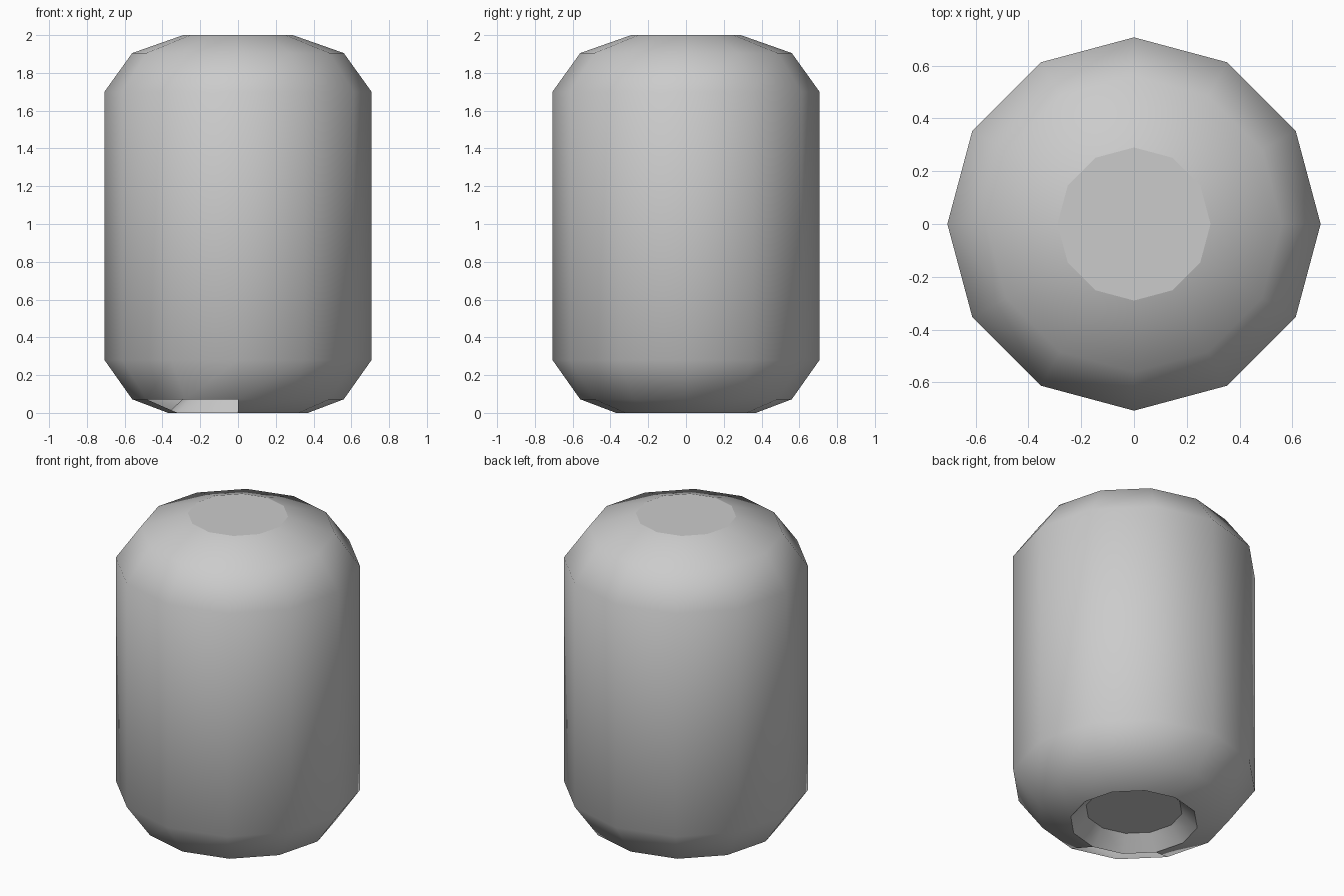
import bpy, bmesh
from math import cos, sin, tau

if "Cube" in bpy.data.objects:
    bpy.data.objects.remove(bpy.data.objects["Cube"])

SIDES = 12


def lathe(name, profile, caps=(), skip=()):
    """Turn (radius, z) points round z; caps = profile rows to fill, skip = (row, side) faces left open."""
    bm = bmesh.new()
    rings = [[bm.verts.new((r * cos(tau * i / SIDES), r * sin(tau * i / SIDES), z))
              for i in range(SIDES)] for r, z in profile]
    for row, (a, b) in enumerate(zip(rings, rings[1:])):
        for i in range(SIDES):
            if (row, i) not in skip:
                j = (i + 1) % SIDES
                bm.faces.new((a[i], a[j], b[j], b[i])).smooth = True
    # flat caps with sharp rims
    for row in caps:
        cap = bm.faces.new(rings[row])
        for e in cap.edges:
            e.smooth = False
    bmesh.ops.recalc_face_normals(bm, faces=bm.faces)
    mesh = bpy.data.meshes.new(name)
    bm.to_mesh(mesh)
    bm.free()
    obj = bpy.data.objects.new(name, mesh)
    bpy.context.collection.objects.link(obj)
    return obj


# Rounded body shell, with two open panels at the front left of the bottom bevel
lathe("body", [(0.37, 0), (0.56, 0.072), (0.707, 0.28),
               (0.707, 1.70), (0.56, 1.905), (0.29, 2.0)],
      caps=[5], skip={(0, 7), (0, 8)})

# Shallow recess in the base
recess = lathe("base_recess", [(0.37, 0), (0.28, 0.085)], caps=[1])
recess.data.flip_normals()
